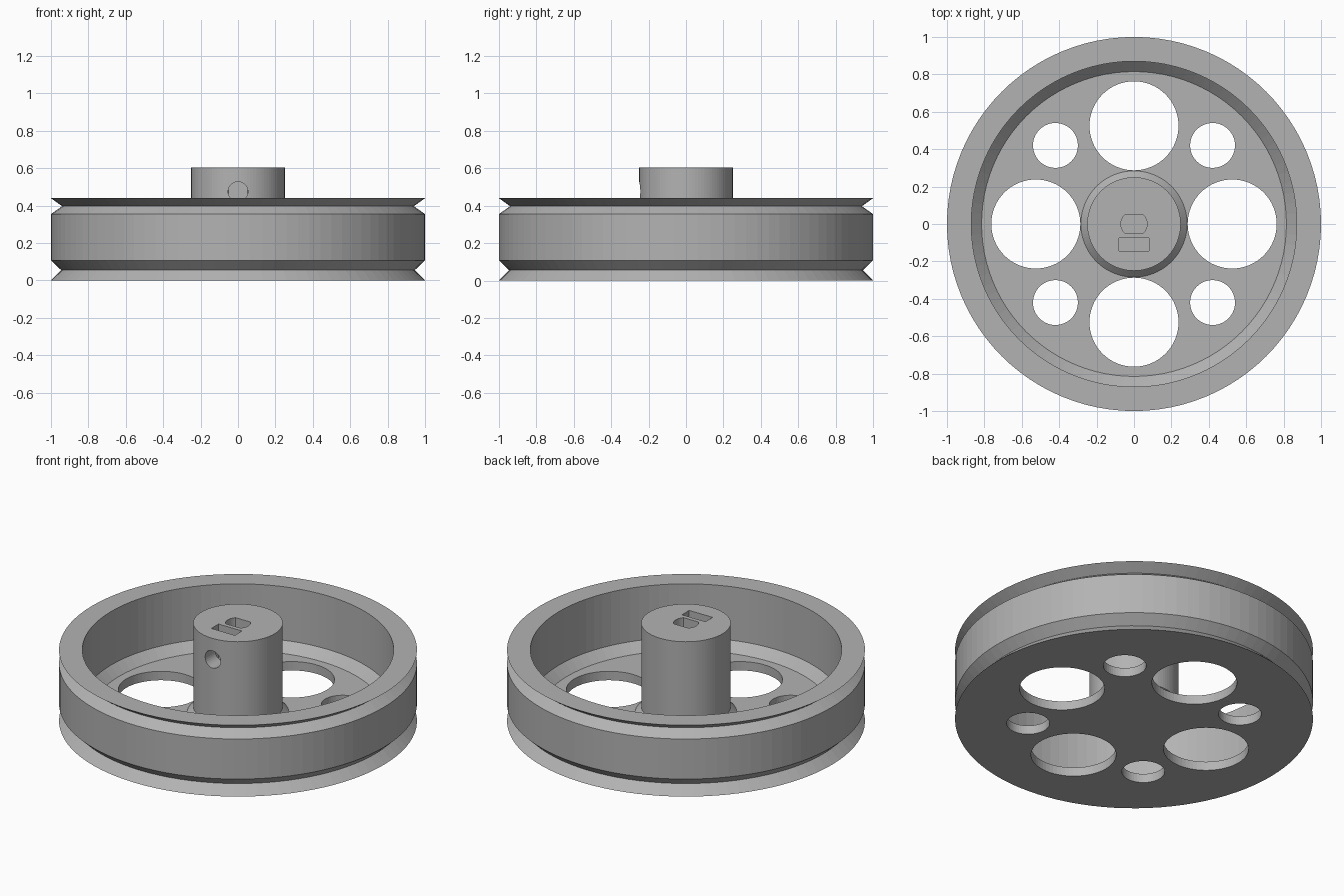
import bpy, bmesh, math
from mathutils import Matrix, Vector

cube = bpy.data.objects.get("Cube")
if cube:
    bpy.data.objects.remove(cube, do_unlink=True)

SEGMENTS = 96
WEB = 0.055      # thickness of the floor disc
HUB_TOP = 0.605

grey = bpy.data.materials.new("mid_grey")
GREY = (0.45, 0.45, 0.45, 1)
grey.diffuse_color = GREY
grey.use_nodes = True
grey.node_tree.nodes["Principled BSDF"].inputs["Base Color"].default_value = GREY


def make_object(name, bm):
    bmesh.ops.recalc_face_normals(bm, faces=bm.faces)
    mesh = bpy.data.meshes.new(name)
    bm.to_mesh(mesh)
    bm.free()
    mesh.materials.append(grey)
    obj = bpy.data.objects.new(name, mesh)
    bpy.context.collection.objects.link(obj)
    return obj


def lathe(name, profile):
    """Spin a closed (radius, z) profile around the z axis."""
    bm = bmesh.new()
    verts = [bm.verts.new((r, 0, z)) for r, z in profile]
    edges = [bm.edges.new(pair) for pair in zip(verts, verts[1:])]
    bmesh.ops.spin(bm, geom=verts + edges, cent=(0, 0, 0), axis=(0, 0, 1),
                   angle=math.tau, steps=SEGMENTS, use_merge=False)
    bmesh.ops.remove_doubles(bm, verts=bm.verts, dist=0.0001)
    return make_object(name, bm)


def prism(name, outline, bottom, top, place=Matrix()):
    """Extrude an outline in z, then place it."""
    bm = bmesh.new()
    face = bm.faces.new([bm.verts.new((x, y, bottom)) for x, y in outline])
    raised = bmesh.ops.extrude_face_region(bm, geom=[face])["geom"]
    bmesh.ops.translate(bm, vec=Vector((0, 0, top - bottom)),
                        verts=[v for v in raised if isinstance(v, bmesh.types.BMVert)])
    bm.transform(place)
    return make_object(name, bm)


def circle(radius, cx=0, cy=0, count=48):
    return [(cx + radius * math.cos(i * math.tau / count),
             cy + radius * math.sin(i * math.tau / count)) for i in range(count)]


# Wheel: floor, grooved rim and hub in one turned profile
wheel = lathe("grooved_wheel", [
    (0, 0), (1, 0), (0.945, WEB), (1, 0.108), (1, 0.355), (0.94, 0.397), (1, 0.44),
    (0.87, 0.44), (0.87, 0.11), (0.815, WEB),
    (0.284, WEB), (0.25, 0.09), (0.25, HUB_TOP), (0, HUB_TOP)])

cutters = []
# Lightening holes: four large on the axes, four small on the diagonals
for i in range(4):
    a = i * math.pi / 2
    cutters.append(prism("large_hole_cutter", circle(
        0.238, 0.525 * math.cos(a), 0.525 * math.sin(a), 64), -0.1, 0.2))
    a += math.pi / 4
    cutters.append(prism("small_hole_cutter", circle(
        0.12, 0.594 * math.cos(a), 0.594 * math.sin(a)), -0.1, 0.2))

# Shaft socket: round with two flats
arc = [math.radians(-44 + 8 * i) for i in range(12)]
right = [(0.07 * math.cos(a), 0.07 * math.sin(a)) for a in arc]
cutters.append(prism("shaft_socket_cutter",
                     right + [(-x, -y) for x, y in right], 0.2, 0.7))

# Nut slot in front of the socket
cutters.append(prism("nut_slot_cutter",
                     [(-0.08, -0.145), (0.08, -0.145), (0.08, -0.075), (-0.08, -0.075)],
                     0.39, 0.7))

# Set screw hole from the hub's front into the socket
place = Matrix.Translation((0, 0, 0.475)) @ Matrix.Rotation(math.pi / 2, 4, "X")
cutters.append(prism("screw_hole_cutter", circle(0.053, count=32), 0.01, 0.4, place))

# Cut every opening, then drop the cutters
bpy.context.view_layer.objects.active = wheel
for cutter in cutters:
    cutter.hide_render = True
    cut = wheel.modifiers.new("cut", "BOOLEAN")
    cut.operation = "DIFFERENCE"
    cut.solver = "EXACT"
    cut.object = cutter
    bpy.ops.object.modifier_apply(modifier=cut.name)
    bpy.data.objects.remove(cutter, do_unlink=True)
